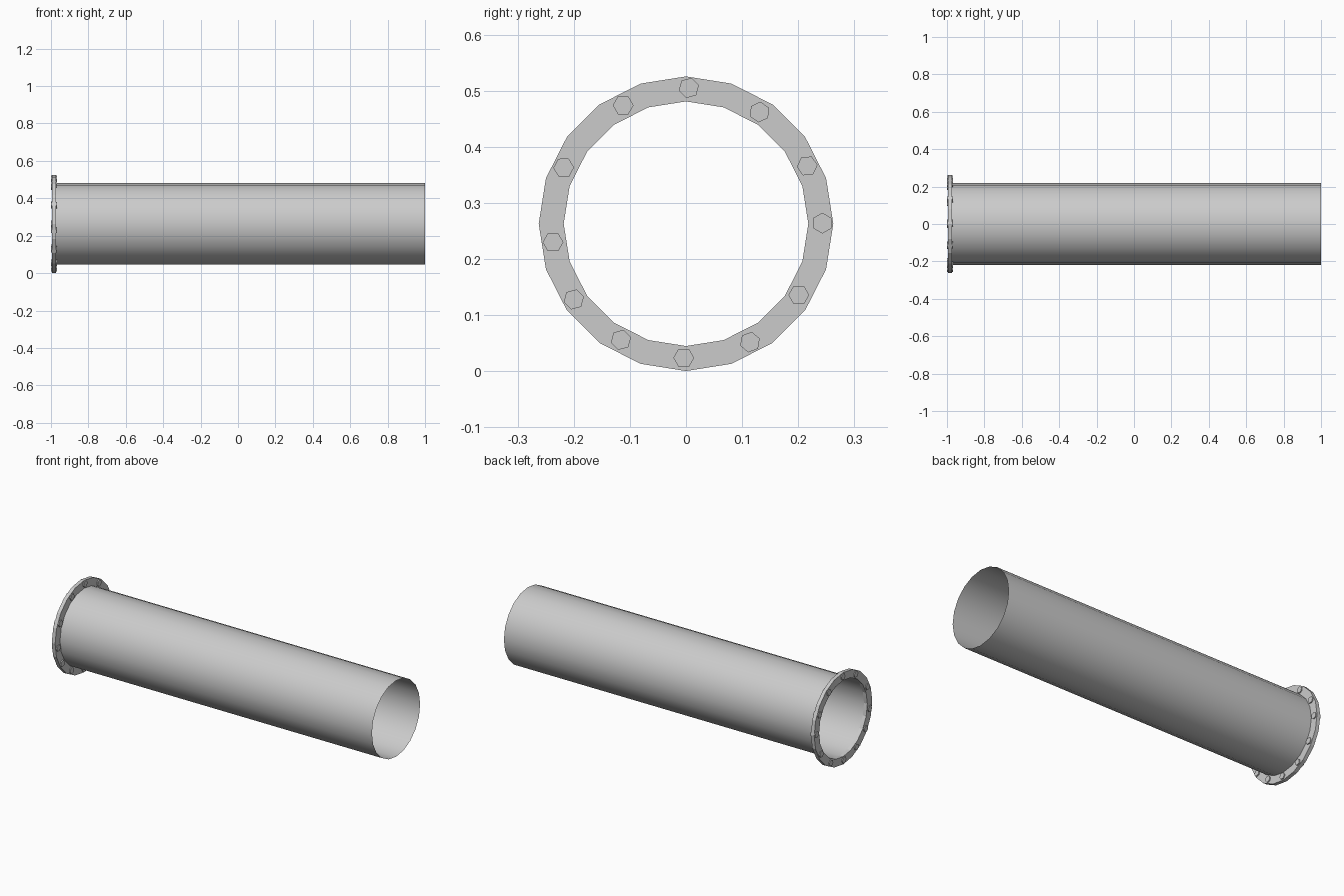
import bpy, bmesh, math

if "Cube" in bpy.data.objects:
    bpy.data.objects.remove(bpy.data.objects["Cube"])

SIDES = 20
ZC = 0.263            # height of the pipe axis
R_PIPE, R_FLANGE = 0.218, 0.2625


def circle(bm, x, r, n, y=0.0, z=ZC, turn=0.0):
    return [bm.verts.new((x, y + r * math.sin(turn + 2 * math.pi * i / n),
                          z + r * math.cos(turn + 2 * math.pi * i / n)))
            for i in range(n)]


def bridge(bm, a, b):
    n = len(a)
    for i in range(n):
        bm.faces.new((a[i], a[(i + 1) % n], b[(i + 1) % n], b[i]))


def finish(bm, name, smooth=False):
    bmesh.ops.recalc_face_normals(bm, faces=bm.faces)
    for f in bm.faces:
        f.smooth = smooth
    me = bpy.data.meshes.new(name)
    bm.to_mesh(me)
    bm.free()
    ob = bpy.data.objects.new(name, me)
    bpy.context.collection.objects.link(ob)
    return ob


# Open thin-walled pipe
bm = bmesh.new()
bridge(bm, circle(bm, -0.974, R_PIPE, SIDES), circle(bm, 1.0, R_PIPE, SIDES))
finish(bm, "pipe", smooth=True)

# Flange ring: rectangular profile swept round the axis
bm = bmesh.new()
profile = [(-0.995, R_PIPE), (-0.995, R_FLANGE), (-0.974, R_FLANGE), (-0.974, R_PIPE)]
rings = [circle(bm, x, r, SIDES) for x, r in profile]
for i in range(4):
    bridge(bm, rings[i], rings[(i + 1) % 4])
finish(bm, "flange")

# Hexagonal bolts through the flange, loosely spaced: (y, z, turn in degrees)
bolts = [(0.005, 0.505, 15), (0.131, 0.462, 5), (0.216, 0.366, 25),
         (0.243, 0.264, 0), (0.201, 0.136, 30), (0.114, 0.052, 10),
         (-0.004, 0.024, 30), (-0.116, 0.056, 15), (-0.200, 0.128, 15),
         (-0.237, 0.230, 30), (-0.218, 0.363, 28), (-0.112, 0.474, 30)]
for k, (y, z, turn) in enumerate(bolts):
    bm = bmesh.new()
    a = circle(bm, -1.0, 0.0185, 6, y, z, math.radians(turn))
    b = circle(bm, -0.968, 0.0185, 6, y, z, math.radians(turn))
    bridge(bm, a, b)
    bm.faces.new(a)
    bm.faces.new(b)
    finish(bm, f"bolt_{k + 1}")
